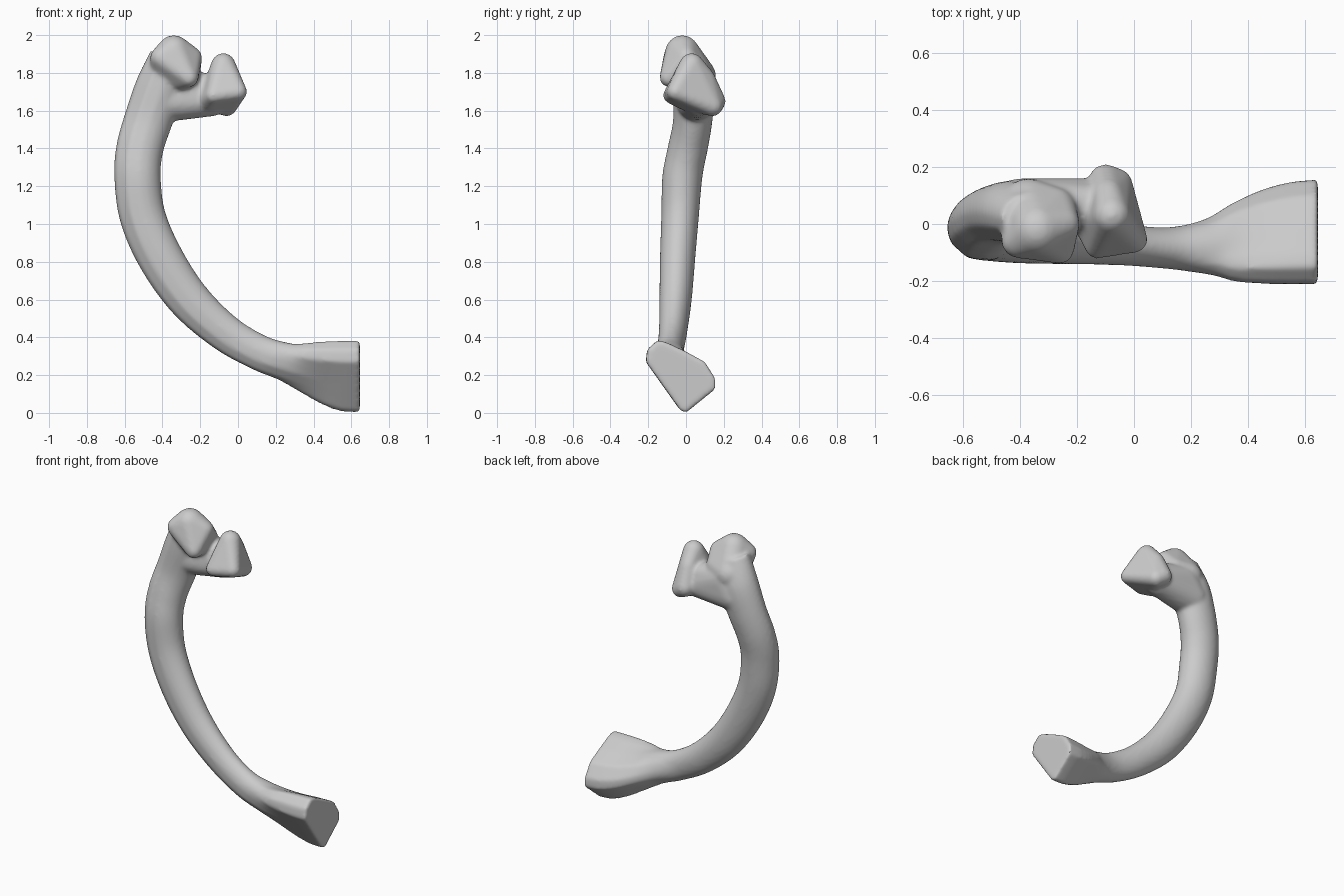
import bpy, bmesh
from math import atan2, cos, sin
from mathutils import Vector, Matrix

if "Cube" in bpy.data.objects:
    bpy.data.objects.remove(bpy.data.objects["Cube"])

# Flared end outline (y, z), normalised and subdivided
END = [(-.15, .385), (-.205, .335), (-.212, .27), (-.03, .015), (0, 0),
       (.155, .125), (.155, .185), (.1, .27), (0, .325), (-.1, .372)]
outline = []
for i, p in enumerate(END):
    q = END[(i + 1) % len(END)]
    for k in range(4):
        y, z = p[0] + (q[0] - p[0]) * k / 4, p[1] + (q[1] - p[1]) * k / 4
        outline.append(((y + .025) / .187, (z - .193) / .193))

# Shaft stations: x, y, z, half width, half depth, blend from ellipse to end outline
STATIONS = [
    (-.36, .02, 1.88, .11, .09, 0), (-.415, .04, 1.72, .13, .11, 0),
    (-.475, .035, 1.55, .128, .105, 0), (-.52, .008, 1.4, .125, .108, 0),
    (-.532, -.02, 1.25, .123, .107, 0), (-.505, -.032, 1.04, .122, .1, 0),
    (-.41, -.045, .82, .12, .094, 0), (-.26, -.056, .6, .112, .086, 0),
    (-.07, -.07, .425, .1, .075, 0), (.11, -.085, .32, .095, .073, 0),
    (.25, -.082, .272, .107, .1, .3), (.35, -.063, .238, .138, .142, .8),
    (.45, -.042, .21, .17, .168, 1), (.55, -.03, .195, .19, .183, 1),
    (.645, -.025, .193, .193, .187, 1)]


def spline(pts, steps):
    out = []
    for i in range(len(pts) - 1):
        a, b, c, d = (pts[max(0, min(len(pts) - 1, i + j))] for j in (-1, 0, 1, 2))
        for k in range(steps):
            t = k / steps
            out.append([.5 * (2 * q + (r - p) * t + (2 * p - 5 * q + 4 * r - s) * t * t
                              + (3 * q - p - 3 * r + s) * t ** 3)
                        for p, q, r, s in zip(a, b, c, d)])
    return out + [list(pts[-1])]


def add_shaft(bm):
    path = spline(STATIONS, 6)
    rings = []
    for i, (x, y, z, w, d, mix) in enumerate(path):
        a, b = path[max(0, i - 1)], path[min(len(path) - 1, i + 1)]
        t = Vector((b[0] - a[0], 0, b[2] - a[2])).normalized()
        t = t.lerp(Vector((1, 0, 0)), max(0, min(1, mix))).normalized()
        n = Vector((-t.z, 0, t.x))
        ring = []
        for v, u in outline:
            ang = atan2(u, v)
            v1, u1 = cos(ang) * (1 - mix) + v * mix, sin(ang) * (1 - mix) + u * mix
            ring.append(bm.verts.new(Vector((x, y, z)) + n * u1 * w + Vector((0, v1 * d, 0))))
        rings.append(ring)
    count = len(outline)
    for r, s in zip(rings, rings[1:]):
        for k in range(count):
            j = (k + 1) % count
            bm.faces.new((r[k], r[j], s[j], s[k]))
    bm.faces.new(rings[0][::-1])
    bm.faces.new(rings[-1])


def add_hull(bm, balls):
    """Rounded knob: convex hull around balls (x, y, z, radius)."""
    tmp = bmesh.new()
    for x, y, z, r in balls:
        bmesh.ops.create_icosphere(tmp, subdivisions=3, radius=r,
                                   matrix=Matrix.Translation((x, y, z)))
    res = bmesh.ops.convex_hull(tmp, input=tmp.verts[:])
    junk = {g for g in res['geom_interior'] + res['geom_unused']
            if isinstance(g, bmesh.types.BMVert)}
    bmesh.ops.delete(tmp, geom=list(junk), context='VERTS')
    me = bpy.data.meshes.new("knob")
    tmp.to_mesh(me)
    tmp.free()
    bm.from_mesh(me)
    bpy.data.meshes.remove(me)


bm = bmesh.new()
add_shaft(bm)
# Upper head
add_hull(bm, [(-.34, -.02, 1.91, .09), (-.405, -.06, 1.88, .06), (-.26, -.09, 1.775, .05),
              (-.25, 0, 1.88, .06), (-.37, .06, 1.78, .1), (-.28, .05, 1.8, .08)])
# Neck
add_hull(bm, [(-.4, .05, 1.65, .11), (-.3, .055, 1.65, .1), (-.14, .07, 1.66, .09),
              (-.34, .06, 1.74, .1), (-.15, .07, 1.72, .07)])
# Side head
add_hull(bm, [(-.078, .03, 1.84, .065), (-.13, -.08, 1.68, .042), (.002, -.055, 1.7, .046),
              (-.1, .15, 1.65, .06), (-.06, .14, 1.625, .055), (-.09, .1, 1.77, .055),
              (-.15, .0, 1.66, .06)])
bmesh.ops.recalc_face_normals(bm, faces=bm.faces)
mesh = bpy.data.meshes.new("rib_bone")
bm.to_mesh(mesh)
bm.free()
bone = bpy.data.objects.new("rib_bone", mesh)
bpy.context.collection.objects.link(bone)

# Fuse the parts and soften the joins
rem = bone.modifiers.new("fuse", 'REMESH')
rem.mode = 'VOXEL'
rem.voxel_size = .011
smo = bone.modifiers.new("soften", 'SMOOTH')
smo.factor = .5
smo.iterations = 8
bpy.context.view_layer.objects.active = bone
bone.select_set(True)
for name in ("fuse", "soften"):
    bpy.ops.object.modifier_apply(modifier=name)
bpy.ops.object.shade_smooth_by_angle(angle=.7)
